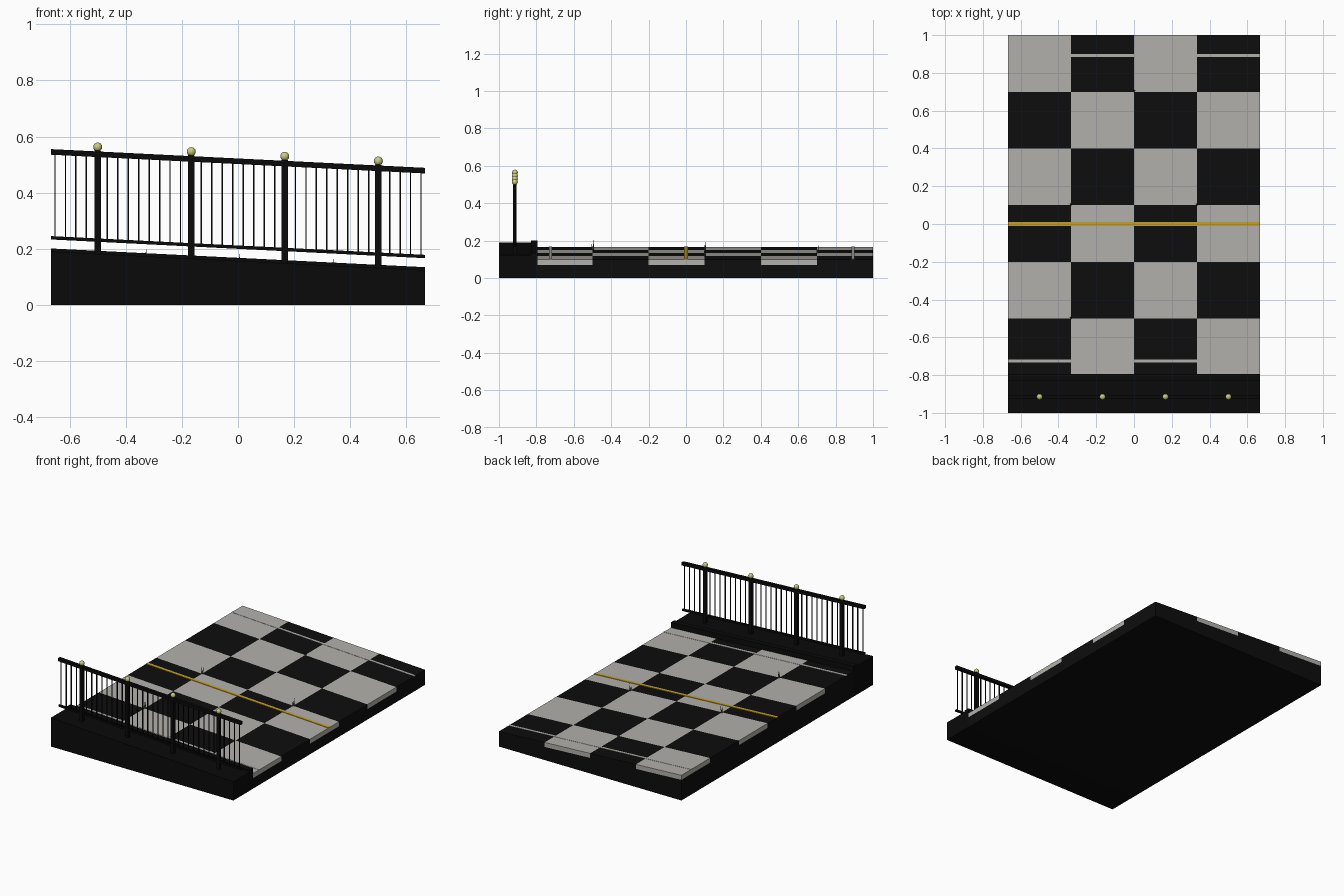
import bpy, bmesh, math
from mathutils import Matrix, Vector

if "Cube" in bpy.data.objects:
    bpy.data.objects.remove(bpy.data.objects["Cube"])

HX = 2 / 3          # half width of the deck
SLOPE = -0.05       # everything on the deck falls towards +x


def material(name, rgb):
    m = bpy.data.materials.new(name)
    m.diffuse_color = (*rgb, 1)
    m.use_nodes = True
    m.node_tree.nodes["Principled BSDF"].inputs["Base Color"].default_value = m.diffuse_color
    return m


BLACK = material("asphalt black", (0.004, 0.004, 0.004))
IRON = material("iron black", (0.003, 0.003, 0.003))
PALE = material("pale stone", (0.45, 0.44, 0.415))
YELLOW = material("line yellow", (0.58, 0.36, 0.015))
GLOW = material("lamp yellow green", (0.58, 0.60, 0.22))
GRASS = material("dull grass", (0.06, 0.065, 0.045))


def finish(name, bm, mats):
    bmesh.ops.recalc_face_normals(bm, faces=bm.faces)
    me = bpy.data.meshes.new(name)
    bm.to_mesh(me)
    bm.free()
    for m in mats:
        me.materials.append(m)
    ob = bpy.data.objects.new(name, me)
    bpy.context.collection.objects.link(ob)
    return ob


def box(bm, x0, x1, y0, y1, z0, z1, mat=0, flat_bottom=False):
    """Box whose heights are given at x = 0 and sheared along the slope."""
    vs = bmesh.ops.create_cube(bm, size=1)["verts"]
    for v in vs:
        low = v.co.z < 0
        x = x0 if v.co.x < 0 else x1
        y = y0 if v.co.y < 0 else y1
        z = z0 if low else z1
        v.co = (x, y, z if low and flat_bottom else z + SLOPE * x)
    for f in {f for v in vs for f in v.link_faces}:
        f.material_index = mat


def single(name, mat, *dims, flat_bottom=False):
    bm = bmesh.new()
    box(bm, *dims, flat_bottom=flat_bottom)
    return finish(name, bm, [mat])


# Road base, pavement and kerb
single("road_base", BLACK, -HX, HX, -0.8, 1, 0, 0.103, flat_bottom=True)
single("pavement", IRON, -HX, HX, -1, -0.83, 0, 0.157, flat_bottom=True)
single("kerb", IRON, -HX, HX, -0.83, -0.795, 0, 0.168, flat_bottom=True)

# Checkered paving: 4 columns, 6 rows
bm = bmesh.new()
for i in range(4):
    for j in range(6):
        x, y = -HX + i / 3, -0.8 + j * 0.3
        box(bm, x, x + 1 / 3, y, y + 0.3, 0.103, 0.133, (i + j + 1) % 2)
finish("checker_tiles", bm, [PALE, BLACK]).data.update()

# Painted road lines
single("centre_line", YELLOW, -HX, HX, -0.01, 0.01, 0.131, 0.136)
single("near_edge_line", PALE, -HX, HX, -0.733, -0.717, 0.131, 0.1345)
single("far_edge_line", PALE, -HX, HX, 0.885, 0.901, 0.131, 0.1345)

# Railing: rails, thin bars and posts
RY = -0.915
single("top_rail", IRON, -HX, HX, RY - 0.01, RY + 0.01, 0.502, 0.522)
single("bottom_rail", IRON, -HX, HX, RY - 0.006, RY + 0.006, 0.2, 0.212)

bm = bmesh.new()
for i in range(36):
    x = -0.652 + i * 1.304 / 35
    box(bm, x - 0.0025, x + 0.0025, RY - 0.0025, RY + 0.0025, 0.206, 0.51)
finish("railing_bars", bm, [IRON])

POSTS = [-0.5, -1 / 6, 1 / 6, 0.5]
bm = bmesh.new()
for x in POSTS:
    box(bm, x - 0.011, x + 0.011, RY - 0.01, RY + 0.01, 0.15, 0.525)
finish("railing_posts", bm, [IRON])

# Round lamps on the posts
bm = bmesh.new()
for x in POSTS:
    bmesh.ops.create_uvsphere(bm, u_segments=12, v_segments=8, radius=0.016,
                              matrix=Matrix.Translation((x, RY, 0.538 + SLOPE * x)))
lamps = finish("post_lamps", bm, [GLOW])
lamps.data.shade_smooth()

# Grass tufts growing from the tile joints
bm = bmesh.new()
for x, y in [(0, 0.705), (-1 / 3, 0.103), (1 / 3, 0.103), (-1 / 3, -0.497)]:
    for k, h in enumerate((0.055, 0.04, 0.035)):
        a = k * math.tau / 3 + 0.5
        off = Vector((math.cos(a), math.sin(a), 0)) * 0.005
        place = Matrix.Translation(Vector((x, y, 0.132 + SLOPE * x + h / 2)) + off)
        tilt = Matrix.Rotation(0.12, 4, Vector((-math.sin(a), math.cos(a), 0)))
        bmesh.ops.create_cone(bm, cap_ends=True, segments=4, radius1=0.004,
                              radius2=0.0, depth=h, matrix=place @ tilt)
finish("grass_tufts", bm, [GRASS])
